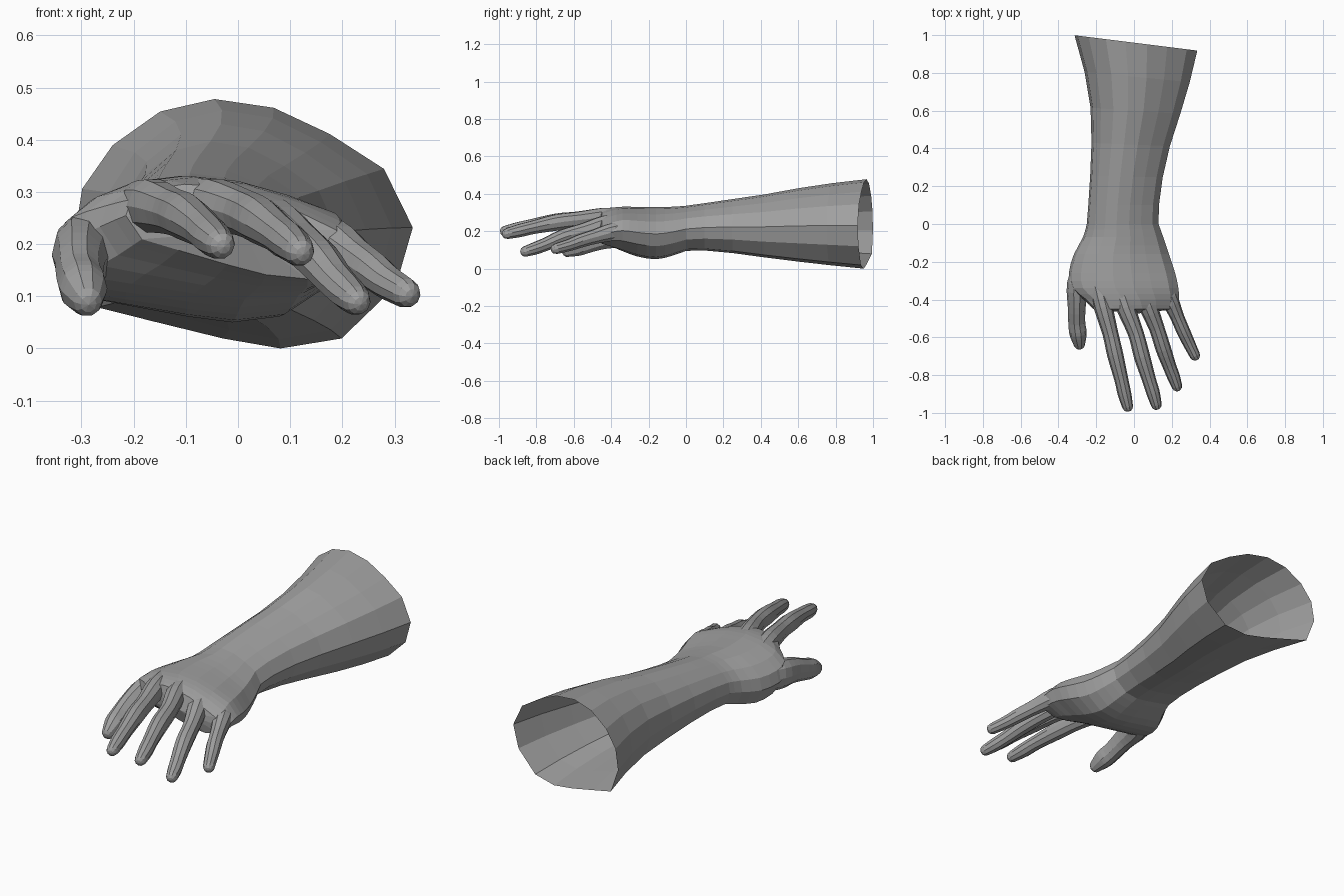
import bpy, bmesh, math
from mathutils import Vector

if "Cube" in bpy.data.objects:
    bpy.data.objects.remove(bpy.data.objects["Cube"])

skin = bpy.data.materials.new("grey skin")
skin.diffuse_color = (0.35, 0.35, 0.35, 1)
skin.use_nodes = True
skin.node_tree.nodes["Principled BSDF"].inputs["Base Color"].default_value = skin.diffuse_color


def smooth_rows(rows, steps):
    """Catmull-Rom interpolation of equally long number rows."""
    out = []
    for i in range(len(rows) - 1):
        p0, p1 = rows[max(i - 1, 0)], rows[i]
        p2, p3 = rows[i + 1], rows[min(i + 2, len(rows) - 1)]
        for s in range(steps):
            t = s / steps
            out.append([0.5 * (2 * b + (c - a) * t + (2 * a - 5 * b + 4 * c - d) * t * t
                               + (3 * b - a - 3 * c + d) * t ** 3)
                        for a, b, c, d in zip(p0, p1, p2, p3)])
    return out + [list(rows[-1])]


def loft(name, rings, tip):
    """Skin a list of point rings, open at the start, closed with a fan at the tip."""
    bm = bmesh.new()
    loops = [[bm.verts.new(p) for p in ring] for ring in rings]
    n = len(loops[0])
    for a, b in zip(loops, loops[1:]):
        for i in range(n):
            j = (i + 1) % n
            bm.faces.new((a[i], a[j], b[j], b[i]))
    end = bm.verts.new(tip)
    for i in range(n):
        bm.faces.new((loops[-1][i], loops[-1][(i + 1) % n], end))
    bmesh.ops.recalc_face_normals(bm, faces=bm.faces)
    mesh = bpy.data.meshes.new(name)
    bm.to_mesh(mesh)
    bm.free()
    mesh.materials.append(skin)
    obj = bpy.data.objects.new(name, mesh)
    bpy.context.collection.objects.link(obj)
    return obj


# Arm cross-section, scaled to each station
section = [(1, -.03), (.83, .44), (.51, .72), (.18, .93), (-.17, 1), (-.49, .9),
           (-.77, .63), (-.95, .28), (-1, -.15), (-.86, -.67), (-.54, -.78),
           (-.12, -.92), (.22, -1), (.58, -.92), (.9, -.5)]

# Stations: y, left x, right x, bottom z, top z, slant of the ring, downward lean to the right
forearm = [(.96, -.315, .335, 0, .478, .125, 0), (.78, -.262, .295, .018, .457, .10, 0),
           (.6, -.23, .245, .038, .43, .07, 0), (.42, -.225, .19, .06, .397, .04, 0),
           (.25, -.232, .152, .083, .372, .02, 0), (.1, -.242, .132, .097, .35, 0, 0)]
hand = [(0, -.25, .13, .095, .336, 0, 0), (-.07, -.27, .155, .07, .331, 0, 0),
        (-.16, -.318, .185, .05, .329, 0, 0), (-.26, -.345, .218, .065, .33, 0, 0),
        (-.34, -.335, .235, .095, .33, 0, .02), (-.40, -.265, .238, .125, .32, 0, .1),
        (-.45, -.215, .225, .15, .303, 0, .18)]


def station(y, x0, x1, z0, z1, slant, lean):
    xc, w, zc, h = (x0 + x1) / 2, (x1 - x0) / 2, (z0 + z1) / 2, (z1 - z0) / 2
    return [(xc + u * w, y - slant * (xc + u * w), zc + v * h - lean * u * w)
            for u, v in section]


rows = forearm + smooth_rows(hand, 2)
loft("forearm_and_palm", [station(*r) for r in rows], (0.01, -.475, .225))


# Fingers: tubes along a curved path of x, y, z, half width, half height
def finger(name, path, sides=10):
    rows = smooth_rows(path, 3)
    pts = [Vector(r[:3]) for r in rows]
    rings = []
    tip_dir = (pts[-1] - pts[-2]).normalized()
    # Rounded fingertip
    r_end = (rows[-1][3] + rows[-1][4]) / 2
    for a in (35, 62):
        c, s = math.cos(math.radians(a)), math.sin(math.radians(a))
        pts.append(Vector(path[-1][:3]) + tip_dir * r_end * s)
        rows.append([0, 0, 0, path[-1][3] * c, path[-1][4] * c])
    for i, (p, r) in enumerate(zip(pts, rows)):
        d = (pts[min(i + 1, len(pts) - 1)] - pts[max(i - 1, 0)]).normalized()
        side = d.cross(Vector((0, 0, 1))).normalized()
        up = side.cross(d)
        rings.append([p + side * r[3] * math.cos(k * math.tau / sides)
                      + up * r[4] * math.sin(k * math.tau / sides) for k in range(sides)])
    loft(name, rings, Vector(path[-1][:3]) + tip_dir * r_end)


finger("thumb", [(-.25, -.2, .2, .06, .07), (-.295, -.32, .185, .06, .075),
                 (-.303, -.43, .165, .048, .062), (-.303, -.52, .135, .045, .052),
                 (-.296, -.58, .115, .046, .05), (-.29, -.63, .096, .033, .036)])
finger("index_finger", [(-.19, -.33, .27, .05, .05), (-.163, -.44, .273, .05, .053),
                        (-.125, -.58, .262, .042, .045), (-.10, -.69, .252, .043, .045),
                        (-.068, -.82, .23, .037, .037), (-.05, -.9, .213, .036, .036),
                        (-.034, -.965, .2, .029, .03)])
finger("middle_finger", [(-.08, -.33, .275, .05, .05), (-.045, -.44, .275, .05, .052),
                         (.01, -.58, .26, .042, .045), (.042, -.7, .245, .043, .045),
                         (.078, -.82, .22, .037, .037), (.1, -.89, .203, .036, .036),
                         (.118, -.955, .187, .029, .03)])
finger("ring_finger", [(.04, -.33, .245, .05, .05), (.073, -.43, .235, .05, .052),
                       (.12, -.55, .2, .041, .044), (.155, -.66, .168, .041, .042),
                       (.187, -.75, .13, .036, .036), (.21, -.81, .107, .034, .034),
                       (.227, -.858, .092, .028, .029)])
finger("little_finger", [(.14, -.3, .2, .05, .05), (.185, -.39, .197, .047, .05),
                         (.228, -.49, .17, .037, .04), (.26, -.565, .148, .036, .037),
                         (.288, -.625, .126, .033, .033), (.322, -.695, .106, .028, .029)])
